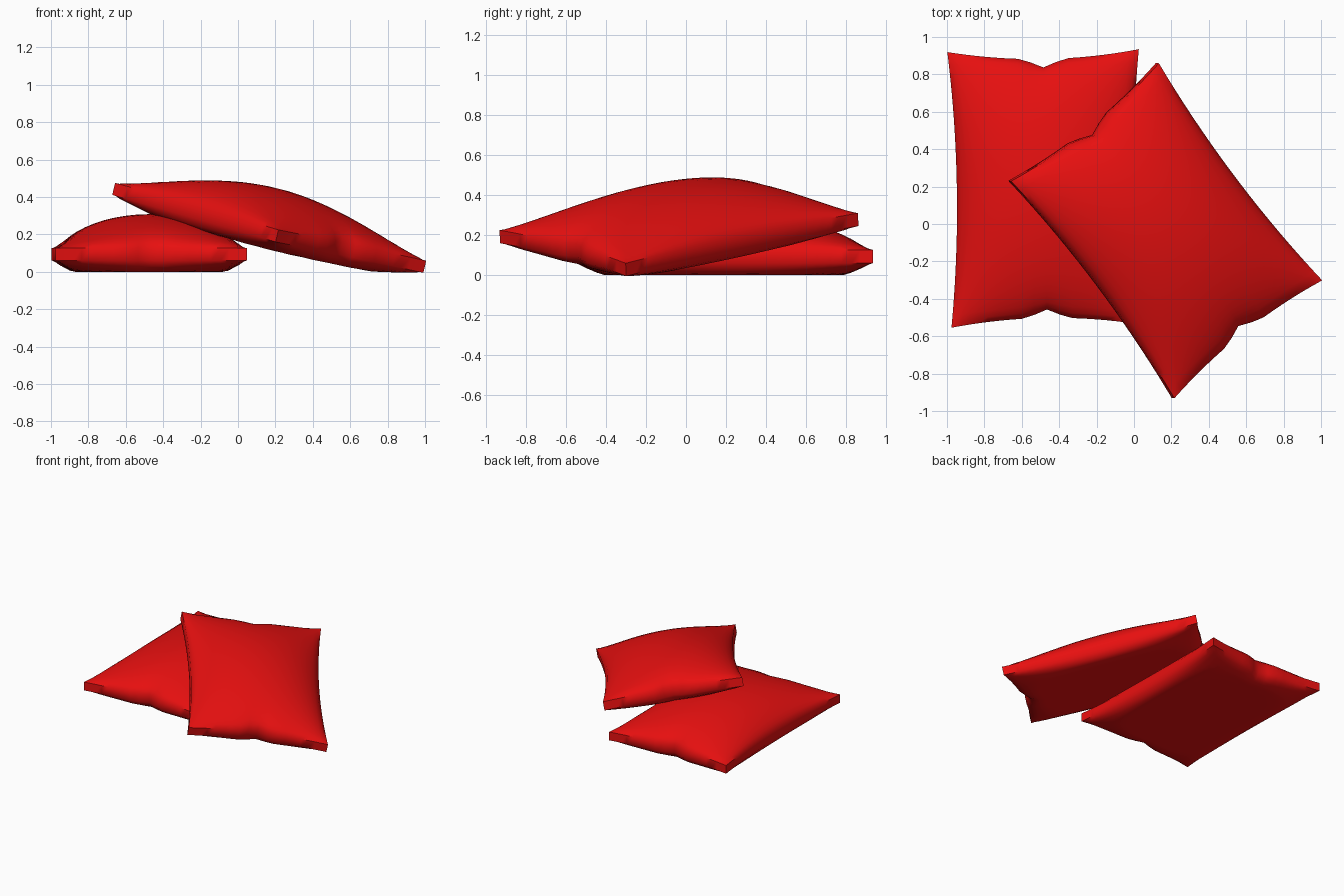
import bpy, bmesh, math
from mathutils import Matrix, Vector

cube = bpy.data.objects.get("Cube")
if cube:
    bpy.data.objects.remove(cube, do_unlink=True)

# Red fabric
red = bpy.data.materials.new("red_fabric")
red.use_nodes = True
red.diffuse_color = (0.8, 0.005, 0.005, 1)
red.node_tree.nodes["Principled BSDF"].inputs["Base Color"].default_value = red.diffuse_color

HALF_W, HALF_L = 0.512, 0.737   # half width and half length
SEAM = 0.033                    # half height of the edge band
CROWN, BELLY = 0.182, 0.060     # puff above and below the band


def shape(u, v, side):
    """Cushion surface point; u and v run from -1 to 1."""
    u, v = math.sin(u * math.pi / 2) * 0.6 + u * 0.4, math.sin(v * math.pi / 2) * 0.6 + v * 0.4
    a, b = max(0, 1 - u * u), max(0, 1 - v * v)
    # Sides bow inward; the short ends also have a tucked notch
    notch = 0.045 * max(0, 1 - abs(u) / 0.22) * abs(v) ** 6
    x = u * (HALF_W - 0.04 * b)
    y = v * (HALF_L - 0.045 * a - notch)
    if side > 0:
        z = SEAM + CROWN * (a * b) ** 0.65
    else:
        z = -SEAM - BELLY * min(1, 2 * math.sqrt(a * b))
    return Vector((x, y, z))


def cushion(name, centre, x_axis, y_axis):
    bm = bmesh.new()
    rims = []
    for side in (1, -1):
        grid = bmesh.ops.create_grid(bm, x_segments=20, y_segments=24, size=1)["verts"]
        rims += [e for e in {e for v in grid for e in v.link_edges} if e.is_boundary]
        for v in grid:
            v.co = shape(v.co.x, v.co.y, side)
    # Edge band joining the top and bottom
    bmesh.ops.bridge_loops(bm, edges=rims)
    bmesh.ops.recalc_face_normals(bm, faces=bm.faces)
    mesh = bpy.data.meshes.new(name)
    bm.to_mesh(mesh)
    bm.free()
    mesh.materials.append(red)
    obj = bpy.data.objects.new(name, mesh)
    bpy.context.collection.objects.link(obj)

    # Place the cushion along its own axes
    x = Vector(x_axis).normalized()
    z = x.cross(Vector(y_axis)).normalized()
    y = z.cross(x)
    obj.matrix_world = Matrix.Translation(centre) @ Matrix((x, y, z)).transposed().to_4x4()
    bpy.ops.object.select_all(action="DESELECT")
    obj.select_set(True)
    bpy.context.view_layer.objects.active = obj
    bpy.ops.object.shade_smooth_by_angle(angle=math.radians(50))


# One cushion lies flat, the other leans across it
cushion("lower_cushion", (-0.475, 0.19, 0.093), (1, 0.015, 0), (-0.015, 1, 0))
cushion("upper_cushion", (0.167, -0.035, 0.235), (0.79, 0.63, -0.165), (-0.87, 1.16, 0.25))
